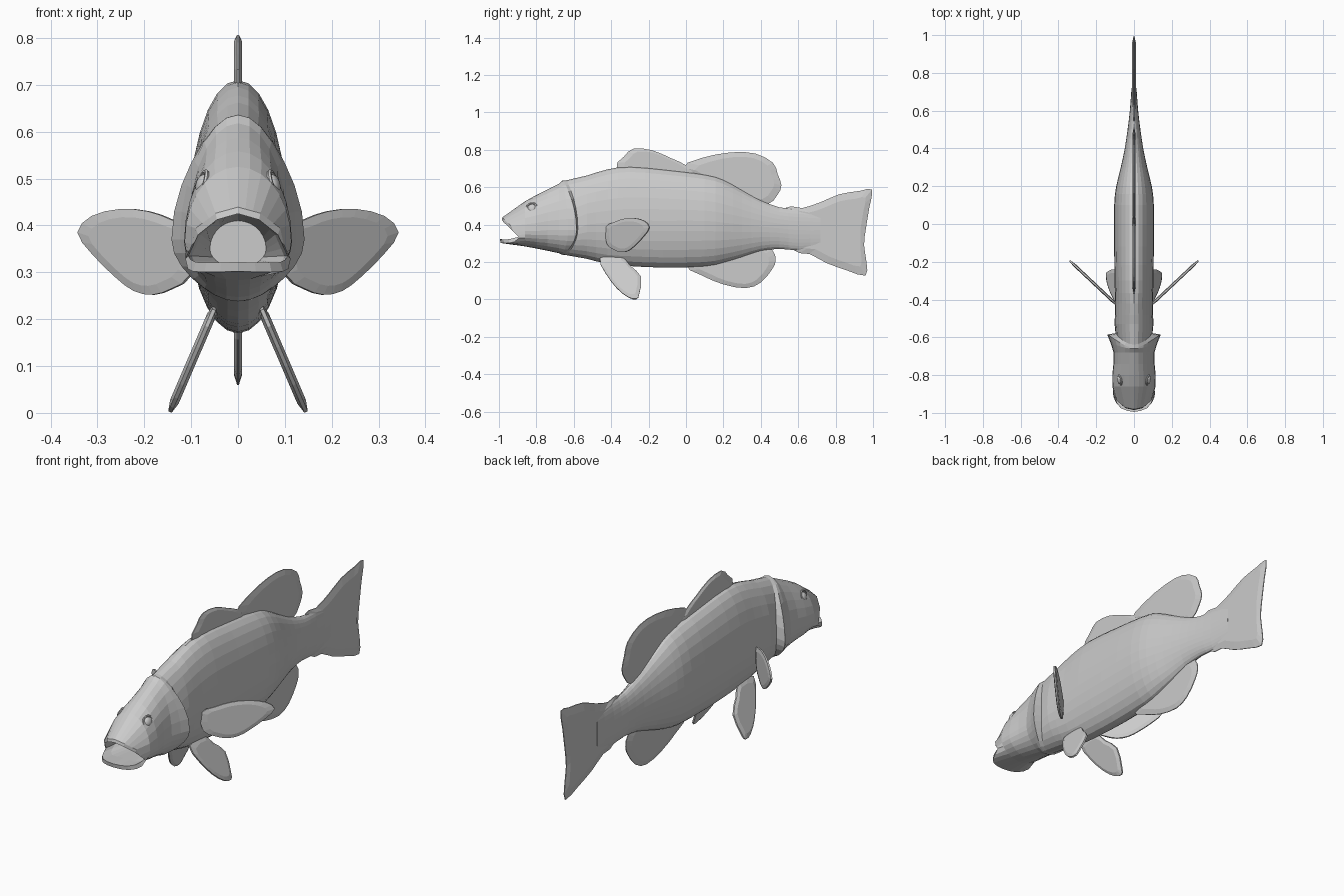
import bpy, bmesh, math
from mathutils import Vector

if "Cube" in bpy.data.objects:
    bpy.data.objects.remove(bpy.data.objects["Cube"])

GREY = (0.6, 0.6, 0.6, 1)
mat = bpy.data.materials.new("fish grey")
mat.use_nodes = True
mat.diffuse_color = GREY
mat.node_tree.nodes["Principled BSDF"].inputs["Base Color"].default_value = GREY
HALF = 14  # ring steps from back to belly


def finish(name, bm):
    bmesh.ops.remove_doubles(bm, verts=bm.verts, dist=0.0005)
    bmesh.ops.recalc_face_normals(bm, faces=bm.faces)
    me = bpy.data.meshes.new(name)
    bm.to_mesh(me)
    bm.free()
    me.materials.append(mat)
    ob = bpy.data.objects.new(name, me)
    bpy.context.collection.objects.link(ob)
    return ob


def blend(points, n):
    """Resample a short polyline to n + 1 points, evenly by index."""
    pts = [Vector(p) for p in points]
    out = []
    for i in range(n + 1):
        f = i / n * (len(pts) - 1)
        k = min(int(f), len(pts) - 2)
        out.append(pts[k].lerp(pts[k + 1], f - k))
    return out


def smooth(points, steps=3, closed=True):
    """Round an outline with a Catmull-Rom curve."""
    pts = [Vector(p) for p in points]
    n = len(pts)
    out = []
    for i in range(n if closed else n - 1):
        at = lambda j: pts[j % n] if closed else pts[max(0, min(n - 1, j))]
        a, b, c, d = (at(i + j) for j in (-1, 0, 1, 2))
        for s in range(steps):
            t = s / steps
            out.append(0.5 * (2 * b + (c - a) * t + (2 * a - 5 * b + 4 * c - d) * t * t
                              + (3 * b - a - 3 * c + d) * t ** 3))
    return out if closed else out + [pts[-1]]


def section(y, top, low, width, mid, flare=0.0, bow=0.0):
    """Half of an egg-shaped body section, widest at height mid."""
    half = []
    for i in range(HALF + 1):
        a = math.pi * i / HALF
        s, c = math.sin(a), math.cos(a)
        z = mid + c * ((top - mid) if c > 0 else (mid - low))
        half.append(Vector((width * s + flare * s ** 4, y - bow * c * c, z)))
    return half


# Mouth: throat, inner lip and outer lip, then body sections to the tail root
upper = [(0, -.985, .425), (.045, -.975, .412), (.085, -.94, .38), (.106, -.895, .335)]
lower = [(.106, -.895, .335), (.098, -.94, .322), (.06, -.985, .32), (0, -.995, .322)]
inner = blend(upper, 9) + blend(lower, HALF - 9)[1:]
outer = [Vector((p.x * 1.06, p.y + .004, p.z + (.014 if i < 7 else -.006 if i < 10 else -.02)))
         for i, p in enumerate(inner)]
throat = section(-.72, .41, .31, .06, .35)
cheek = [Vector((p.x * .93, max(p.y + .06, -.91), p.z + (.0 if i < 10 else -.004)))
         for i, p in enumerate(inner)]

front = [(-.86, .525, .283, .114, .365), (-.8, .558, .272, .115, .365),
         (-.74, .588, .26, .109, .37), (-.68, .618, .247, .108, .37)]
back = smooth([(-.53, .662, .217, .103, .4), (-.42, .695, .19, .1, .41), (-.3, .71, .178, .103, .42),
               (-.12, .695, .17, .105, .42), (.1, .668, .175, .105, .42), (.2, .64, .195, .094, .41),
               (.3, .585, .225, .07, .4), (.4, .53, .258, .049, .39), (.5, .492, .27, .034, .38),
               (.6, .482, .262, .022, .37), (.72, .47, .27, .013, .37)], 2, False)
rings = [throat, cheek, inner, outer] + [section(*s) for s in front]
# Raised gill cover with a step behind it
rings += [section(-.63, .636, .238, .112, .37, .012, .03),
          section(-.585, .636, .238, .112, .37, .03, .07),
          section(-.578, .637, .236, .098, .38, .0, .06)]
rings += [section(*s) for s in back]

bm = bmesh.new()
loops = []
for half in rings:
    full = half + [Vector((-p.x, p.y, p.z)) for p in reversed(half[1:-1])]
    loops.append([bm.verts.new(p) for p in full])
for a, b in zip(loops, loops[1:]):
    for i in range(len(a)):
        j = (i + 1) % len(a)
        bm.faces.new((a[i], a[j], b[j], b[i]))
bm.faces.new(loops[0])
bm.faces.new(loops[-1])
finish("body", bm)


def fin(name, outline, place, normal, thick, edge=.002):
    """Thin fin, thicker in the middle, from a 2D outline."""
    pts = smooth(outline, 2)
    mid = sum(pts, Vector((0, 0))) / len(pts)
    n = Vector(normal).normalized()
    bm = bmesh.new()
    layers = []
    for scale, off in ((.8, thick), (1, edge), (1, -edge), (.8, -thick)):
        layers.append([bm.verts.new(Vector(place(*mid.lerp(p, scale))) + n * off) for p in pts])
    for a, b in zip(layers, layers[1:]):
        for i in range(len(a)):
            j = (i + 1) % len(a)
            bm.faces.new((a[i], a[j], b[j], b[i]))
    caps = [bm.faces.new(layers[0]), bm.faces.new(layers[-1])]
    bmesh.ops.triangulate(bm, faces=caps)
    return finish(name, bm)


# Fins on the centre line
flat = lambda y, z: (0, y, z)
fin("front_dorsal_fin", [(-.37, .70), (-.33, .765), (-.28, .806), (-.18, .797), (-.08, .755),
                         (0, .717), (.06, .66), (-.15, .66)], flat, (1, 0, 0), .009)
fin("rear_dorsal_fin", [(-.02, .70), (.08, .755), (.24, .786), (.37, .78), (.465, .73), (.49, .67),
                        (.51, .61), (.49, .56), (.43, .505), (.3, .54), (.15, .62)],
    flat, (1, 0, 0), .009)
fin("anal_fin", [(0, .185), (.08, .13), (.2, .08), (.32, .06), (.4, .09), (.46, .16), (.48, .21),
                 (.46, .265), (.38, .29), (.2, .25)], flat, (1, 0, 0), .009)
fin("tail_fin", [(.52, .485), (.62, .488), (.72, .52), (.82, .562), (.93, .58), (.995, .587),
                 (.98, .49), (.962, .38), (.952, .29), (.965, .2), (.96, .127), (.86, .155),
                 (.75, .195), (.66, .243), (.56, .272)], flat, (1, 0, 0), .01)

# Paired fins, eyes
for side, tag in ((1, "left"), (-1, "right")):
    fin(tag + "_pectoral_fin",
        [(.09, .385), (.14, .412), (.19, .43), (.25, .435), (.31, .42), (.34, .385), (.31, .34),
         (.26, .29), (.22, .26), (.18, .252), (.14, .265), (.1, .295)],
        lambda x, z: (side * x, -.42 + (x - .1) * .94, z), (side * .68, -.73, 0), .008, .004)
    fin(tag + "_pelvic_fin",
        [(-.46, .22), (-.43, .14), (-.37, .06), (-.31, .012), (-.265, .002), (-.25, .03),
         (-.24, .12), (-.3, .18), (-.35, .23)],
        lambda y, z: (side * (.06 + (.2 - z) * .43), y, z), (.92, 0, side * .4), .01, .004)
    # Eye socket rim and eyeball
    spot = Vector((side * .077, -.825, .488))
    look = Vector((side * .9, -.2, .3)).to_track_quat('Z', 'Y').to_euler()
    bpy.ops.mesh.primitive_torus_add(major_segments=20, minor_segments=6, major_radius=.028,
                                     minor_radius=.005, location=spot, rotation=look)
    bpy.context.object.name = tag + "_eye_rim"
    bpy.context.object.data.materials.append(mat)
    bpy.ops.mesh.primitive_uv_sphere_add(segments=16, ring_count=10, radius=.022, location=spot,
                                         rotation=look)
    bpy.context.object.name = tag + "_eye"
    bpy.context.object.scale.z = .55
    bpy.context.object.data.materials.append(mat)
    bpy.ops.object.shade_smooth_by_angle()
